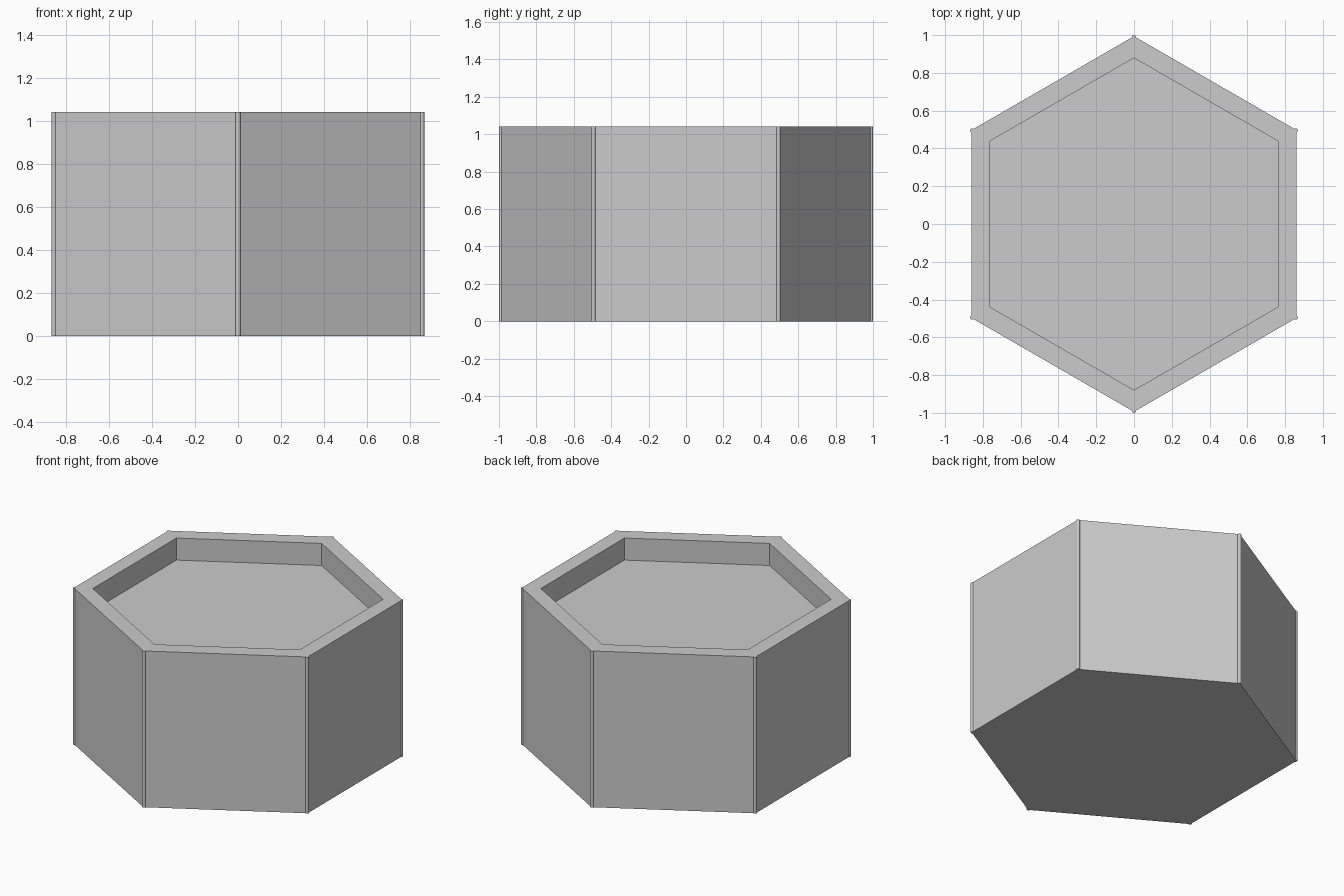
import bpy, bmesh
from math import sin, cos, pi

if "Cube" in bpy.data.objects:
    bpy.data.objects.remove(bpy.data.objects["Cube"])

HEIGHT = 1.04
FLOOR = 0.893
OUTER_R = 0.994
INNER_R = 0.879
BEAD_R = 0.012


def ring(bm, r, z, n=6, cx=0.0, cy=0.0):
    return [bm.verts.new((cx + r * cos(pi / 2 + 2 * pi * i / n),
                          cy + r * sin(pi / 2 + 2 * pi * i / n), z)) for i in range(n)]


def bridge(bm, a, b):
    for i in range(len(a)):
        j = (i + 1) % len(a)
        bm.faces.new((a[i], a[j], b[j], b[i]))


def loft(name, rings, n=6, cx=0.0, cy=0.0):
    """Closed solid through a list of (radius, z) rings."""
    bm = bmesh.new()
    loops = [ring(bm, r, z, n, cx, cy) for r, z in rings]
    for a, b in zip(loops, loops[1:]):
        bridge(bm, a, b)
    bm.faces.new(list(reversed(loops[0])))
    bm.faces.new(loops[-1])
    bmesh.ops.recalc_face_normals(bm, faces=bm.faces)
    mesh = bpy.data.meshes.new(name)
    bm.to_mesh(mesh)
    bm.free()
    obj = bpy.data.objects.new(name, mesh)
    bpy.context.collection.objects.link(obj)
    return obj


# Hexagonal body with a raised rim around a shallow recess
loft("hex_body", [(OUTER_R, 0), (OUTER_R, HEIGHT), (INNER_R, HEIGHT), (INNER_R, FLOOR)])

# Thin round beads running up the six corners
for k in range(6):
    a = pi / 2 + k * pi / 3
    r = 1.0 - BEAD_R
    loft(f"corner_bead_{k + 1}", [(BEAD_R, 0), (BEAD_R, HEIGHT)], 12, r * cos(a), r * sin(a))
